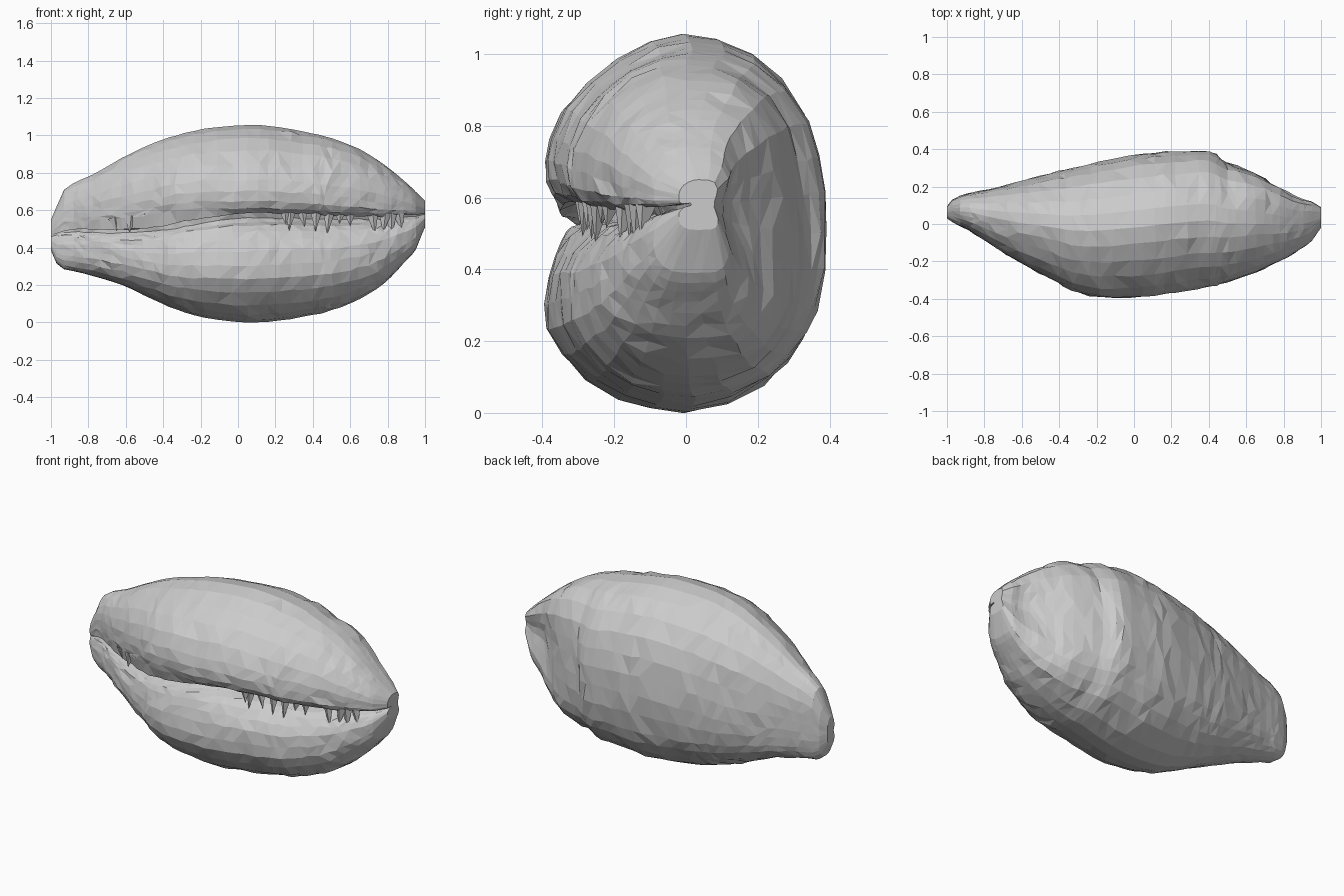
import bpy, bmesh, random
from mathutils import Vector

if "Cube" in bpy.data.objects:
    bpy.data.objects.remove(bpy.data.objects["Cube"])

random.seed(4)

# Stations along the shell: x, bottom z, top z, front y, back y, slot z
STATIONS = [
    (-1.00, .385, .55, .03, .095, .46), (-.97, .315, .62, .01, .13, .47),
    (-.93, .285, .71, -.01, .15, .48), (-.88, .275, .745, -.035, .165, .485),
    (-.78, .25, .79, -.10, .185, .485), (-.62, .20, .88, -.20, .225, .48),
    (-.45, .12, .96, -.29, .27, .49), (-.33, .07, 1.00, -.355, .30, .51),
    (-.18, .025, 1.035, -.39, .335, .54), (.05, .0, 1.055, -.388, .375, .565),
    (.22, .01, 1.045, -.365, .39, .565), (.40, .04, 1.01, -.335, .388, .56),
    (.50, .065, .985, -.31, .33, .555), (.65, .125, .925, -.255, .27, .555),
    (.78, .21, .845, -.195, .195, .555), (.88, .31, .765, -.14, .14, .565),
    (.95, .39, .70, -.09, .12, .57), (1.00, .51, .65, -.02, .09, .58),
]

# Cross-section in unit space: u is front(-1) to back(1), v is bottom to top, slot at 0
PROFILE = [
    (0, -1), (.28, -.95), (.55, -.84), (.70, -.74), (.82, -.62), (.90, -.5), (.97, -.3),
    (1, -.1), (.985, .12), (.93, .33), (.83, .54), (.66, .73), (.45, .88),
    (.22, .97), (-.02, 1), (-.25, .95), (-.48, .84), (-.68, .71), (-.85, .56),
    (-.95, .40), (-1, .28), (-.99, .17), (-.93, .09), (-.80, .04), (-.6, .05),
    (-.4, .07), (-.35, -.01), (-.5, -.05), (-.68, -.08), (-.8, -.14),
    (-.9, -.22), (-.97, -.32), (-1, -.45), (-.96, -.58), (-.85, -.70),
    (-.68, -.82), (-.47, -.91), (-.24, -.97),
]


def catmull(a, b, c, d, t):
    return tuple(.5 * (2*q + (r-p)*t + (2*p-5*q+4*r-s)*t*t + (3*q-p-3*r+s)*t**3)
                 for p, q, r, s in zip(a, b, c, d))


def all_stations():
    n, out = len(STATIONS), []
    for i in range(n - 1):
        a, d = STATIONS[max(i-1, 0)], STATIONS[min(i+2, n-1)]
        steps = 1 if STATIONS[i+1][0] - STATIONS[i][0] < .06 else 3
        for k in range(steps):
            out.append(catmull(a, STATIONS[i], STATIONS[i+1], d, k/steps))
    return out + [STATIONS[-1]]


def at(x):
    for a, b in zip(STATIONS, STATIONS[1:]):
        if a[0] <= x <= b[0]:
            t = (x - a[0]) / (b[0] - a[0])
            return [p + (q - p)*t for p, q in zip(a, b)]


def clamp(t, lo=0, hi=1):
    return max(lo, min(hi, t))


def place(u, v, s):
    x, zb, zt, yf, yb, zs = s
    groove = u < 0 and abs(v) < .25 and u > -.97
    # sections grow boxier toward both tips, most of all at the back right
    n = 2.15 + .9 * max(0, abs(x) - .3)
    if u > 0:
        n += 2.2 * clamp((x - .5) * 3)
    k = (u*u + v*v)**.5 / (abs(u)**n + abs(v)**n)**(1/n)
    if abs(v) > .3 or u > 0:
        u, v = clamp(u*k, -1, 1), clamp(v*k, -1, 1)
    # hollow behind the right-hand spout
    if u > .5:
        u -= .25 * clamp((x - .68) * 5) * clamp(1 - abs(v) / .55)
    # upper lip sits higher on the left
    if u < -.4 and v > .08:
        v += .11 * clamp(-x * 3) * (1 - v)
    # groove is shallow on the left, deep on the right
    if groove:
        u = -.97 + (u + .97) * clamp(.6 + 1.2*x, .45)
    y = (yf + yb)/2 + u * (yb - yf)/2
    return Vector((x, y, zs + v * ((zt - zs) if v > 0 else (zs - zb))))


def finish(bm, name):
    bmesh.ops.recalc_face_normals(bm, faces=bm.faces)
    me = bpy.data.meshes.new(name)
    bm.to_mesh(me)
    bm.free()
    ob = bpy.data.objects.new(name, me)
    bpy.context.collection.objects.link(ob)
    return ob


# Shell body: lofted rings with a little surface roughness, flat triangles
bm = bmesh.new()
rings = []
for s in all_stations():
    rough = .008 * min(1, (s[2] - s[1]) / .7)**2
    ring = []
    for u, v in PROFILE:
        p = place(u, v, s)
        jit = Vector((random.uniform(-1.5, 1.5), random.uniform(-.8, .8), random.uniform(-1, 1)))
        p += jit * rough * (.2 if abs(v) > .95 else .7)
        p.x = clamp(p.x, -1, 1)
        ring.append(bm.verts.new(p))
    rings.append(ring)
m = len(PROFILE)
for a, b in zip(rings, rings[1:]):
    for j in range(m):
        k = (j + 1) % m
        quad = (a[j], a[k], b[k], b[j])
        split = random.random() < .5
        for t in ((0, 1, 2), (0, 2, 3)) if split else ((0, 1, 3), (1, 2, 3)):
            bm.faces.new([quad[q] for q in t])
bm.faces.new(rings[0])
bm.faces.new(rings[-1])
finish(bm, "shell_body")

# Teeth: thin spikes hanging from the upper lip
bm = bmesh.new()
TEETH = [(-.66, .03), (-.57, .05), (-.50, .03), (.25, .05), (.285, .08),
         (.34, .06), (.42, .08), (.49, .09), (.55, .03), (.60, .04),
         (.72, .08), (.79, .07), (.82, .09), (.86, .06)]
for x, length in TEETH:
    s = at(x)
    top = place(-.80, .09, s)
    tip = top + Vector((random.uniform(-.02, .02), -.005, -length - .035))
    base = [bm.verts.new(top + Vector(o)) for o in
            ((-.035, 0, 0), (0, -.022, .01), (.03, 0, 0), (0, .04, 0))]
    point = bm.verts.new(tip)
    bm.faces.new(base)
    for j in range(4):
        bm.faces.new((base[j], base[(j+1) % 4], point))
finish(bm, "lip_teeth")
